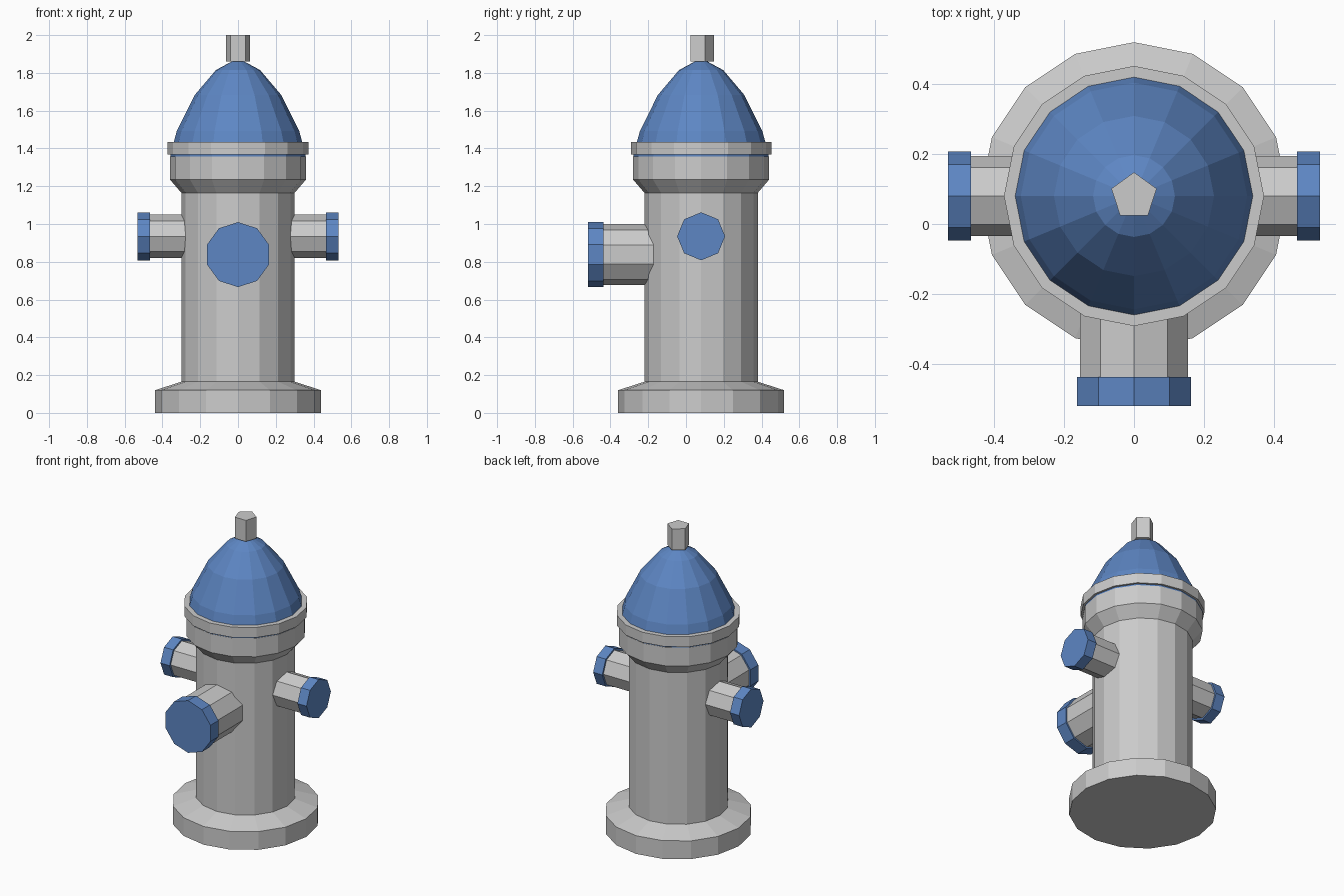
import bpy, bmesh, math
from mathutils import Matrix, Vector

if "Cube" in bpy.data.objects:
    bpy.data.objects.remove(bpy.data.objects["Cube"])

blue = bpy.data.materials.new("blue_paint")
blue.diffuse_color = (0.11, 0.24, 0.55, 1)
blue.use_nodes = True
blue.node_tree.nodes["Principled BSDF"].inputs["Base Color"].default_value = blue.diffuse_color

UP = Matrix.Translation((0, 0.08, 0))
SIDE = Matrix.Translation((0, 0.08, 0.935)) @ Matrix.Rotation(math.pi / 2, 4, 'Y')
FRONT = Matrix.Translation((0, 0, 0.838)) @ Matrix.Rotation(math.pi / 2, 4, 'X')


def lathe(name, profile, sides, frame=UP, material=None, mirror=False):
    """Closed faceted solid from (radius, height) points around the frame's z axis."""
    bm = bmesh.new()
    rings = []
    for r, h in profile:
        angles = [math.pi / 2 + math.tau * i / sides for i in range(sides)]
        rings.append([bm.verts.new(frame @ Vector((r * math.cos(a), r * math.sin(a), h)))
                      for a in angles])
    for low, high in zip(rings, rings[1:]):
        for i in range(sides):
            j = (i + 1) % sides
            bm.faces.new((low[i], low[j], high[j], high[i]))
    bm.faces.new(rings[0][::-1])
    bm.faces.new(rings[-1])
    bmesh.ops.recalc_face_normals(bm, faces=bm.faces)
    mesh = bpy.data.meshes.new(name)
    bm.to_mesh(mesh)
    bm.free()
    obj = bpy.data.objects.new(name, mesh)
    bpy.context.collection.objects.link(obj)
    if material:
        mesh.materials.append(material)
    if mirror:
        obj.modifiers.new("mirror", 'MIRROR')
    return obj


# Barrel with foot flange and flared collar
lathe("barrel", [(0.44, 0), (0.44, 0.12), (0.30, 0.165), (0.30, 1.165),
                 (0.36, 1.235), (0.36, 1.357)], 16)

# Bonnet: thin gasket, grey rim, blue dome and five-sided nut
lathe("gasket", [(0.358, 1.357), (0.358, 1.367)], 16, material=blue)
lathe("bonnet_rim", [(0.372, 1.367), (0.372, 1.434)], 16)
lathe("bonnet_dome", [(0.34, 1.434), (0.324, 1.492), (0.229, 1.683),
                      (0.117, 1.815), (0.03, 1.862)], 16, material=blue)
lathe("top_nut", [(0.068, 1.86), (0.068, 2.0)], 5)

# Side outlets, mirrored left and right
lathe("side_outlet", [(0.115, 0.25), (0.115, 0.466)], 8, SIDE, mirror=True)
lathe("side_cap", [(0.127, 0.466), (0.127, 0.532)], 8, SIDE, blue, mirror=True)

# Large front outlet
lathe("front_outlet", [(0.162, 0.15), (0.162, 0.437)], 10, FRONT)
lathe("front_cap", [(0.172, 0.437), (0.172, 0.52)], 10, FRONT, blue)
